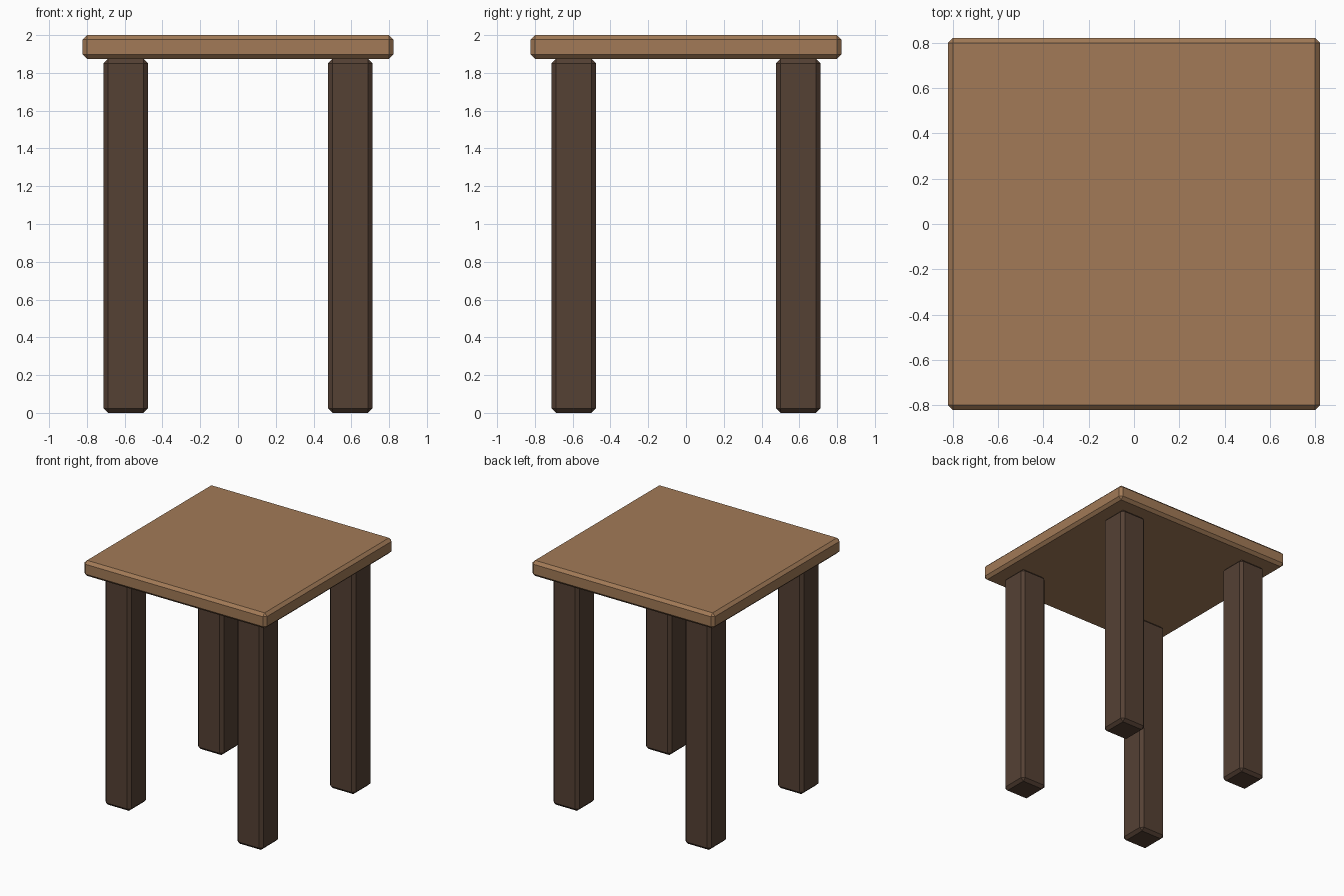
import bpy

if "Cube" in bpy.data.objects:
    bpy.data.objects.remove(bpy.data.objects["Cube"])

BEVEL = 0.023


def material(name, color):
    mat = bpy.data.materials.new(name)
    mat.diffuse_color = (*color, 1.0)
    mat.use_nodes = True
    mat.node_tree.nodes["Principled BSDF"].inputs["Base Color"].default_value = mat.diffuse_color
    return mat


def chamfered_box(name, center, size, mat):
    bpy.ops.mesh.primitive_cube_add(size=1, location=center)
    obj = bpy.context.object
    obj.name = name
    obj.scale = size
    bpy.ops.object.transform_apply(location=False, rotation=False, scale=True)
    mod = obj.modifiers.new("chamfer", 'BEVEL')
    mod.width = BEVEL
    mod.segments = 1
    obj.data.materials.append(mat)
    return obj


light_wood = material("light_wood", (0.36, 0.195, 0.095))
dark_wood = material("dark_wood", (0.09, 0.052, 0.034))

# Square top
TOP_Z, UNDERSIDE = 2.0, 1.874
chamfered_box("table_top", (0, 0, (TOP_Z + UNDERSIDE) / 2),
              (1.644, 1.644, TOP_Z - UNDERSIDE), light_wood)

# Four corner legs
LEG, OFFSET = 0.234, 0.594
for y_name, sy in (("front", -1), ("back", 1)):
    for x_name, sx in (("left", -1), ("right", 1)):
        chamfered_box(f"{y_name}_{x_name}_leg",
                      (sx * OFFSET, sy * OFFSET, UNDERSIDE / 2),
                      (LEG, LEG, UNDERSIDE), dark_wood)
